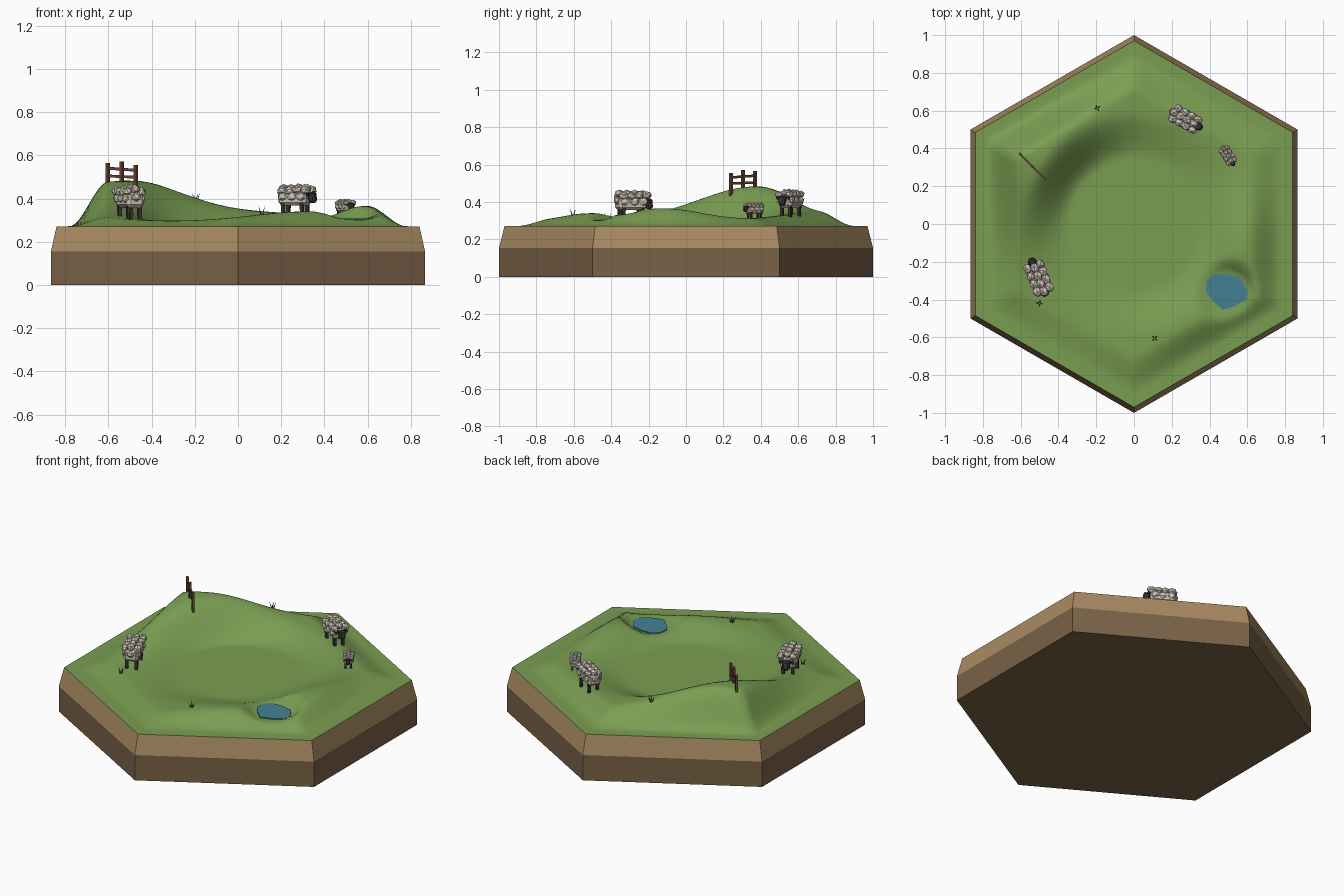
import bpy, bmesh, math, random
from mathutils import Matrix, Vector

if "Cube" in bpy.data.objects:
    bpy.data.objects.remove(bpy.data.objects["Cube"])

random.seed(4)


def mat(name, r, g, b):
    lin = lambda c: (c / 255 / 12.92) if c < 11 else ((c / 255 + 0.055) / 1.055) ** 2.4
    m = bpy.data.materials.new(name)
    m.diffuse_color = (lin(r), lin(g), lin(b), 1)
    m.use_nodes = True
    m.node_tree.nodes["Principled BSDF"].inputs["Base Color"].default_value = m.diffuse_color
    return m


GRASS = mat("grass_green", 122, 158, 82)
SOIL = mat("light_soil", 168, 138, 98)
EARTH = mat("dark_earth", 122, 98, 71)
WATER = mat("pond_blue", 68, 128, 148)
WOOL = mat("wool_cream", 208, 198, 184)
DARK = mat("sheep_dark", 58, 54, 52)
WOOD = mat("fence_wood", 110, 74, 52)
BLADE = mat("blade_green", 74, 108, 48)

RIM, TOP = 0.97, 0.272


def finish(bm, name, mats, smooth=False):
    me = bpy.data.meshes.new(name)
    bmesh.ops.recalc_face_normals(bm, faces=bm.faces)
    for f in bm.faces:
        f.smooth = smooth
    bm.to_mesh(me)
    bm.free()
    for m in mats:
        me.materials.append(m)
    ob = bpy.data.objects.new(name, me)
    bpy.context.collection.objects.link(ob)
    return ob


def step(a, b, x):
    t = min(1, max(0, (x - a) / (b - a)))
    return t * t * (3 - 2 * t)


def hex_dist(x, y):
    return max(abs(x), abs(x) * 0.5 + abs(y) * 0.866)


def height(x, y):
    """Rolling ring of hills around a flat hollow, flattened at the hex rim."""
    ang = math.degrees(math.atan2(y, x))

    def bump(c, w):
        d = (ang - c + 180) % 360 - 180
        return math.exp(-(d / w) ** 2 / 2)
    h = 0.20 * bump(143, 32) + 0.04 * bump(62, 25) + 0.08 * bump(-10, 21)
    h += 0.05 * bump(-63, 22) + 0.012 * bump(-120, 40)
    z = TOP + (1 - step(0.60, 0.78, hex_dist(x, y))) * (0.01 + h * step(0.34, 0.60, math.hypot(x, y)))
    w = 1 - step(0.10, 0.18, math.hypot(x - 0.49, y + 0.36))
    return z + (0.300 - z) * w


# hexagonal earth base: straight lower band, tapered upper band
bm = bmesh.new()
rings = []
for r, z in ((1, 0), (1, 0.155), (RIM, TOP)):
    rings.append([bm.verts.new((r * math.sin(i * math.pi / 3), r * math.cos(i * math.pi / 3), z)) for i in range(6)])
bm.faces.new(rings[0])
for k in range(2):
    for i in range(6):
        j = (i + 1) % 6
        f = bm.faces.new((rings[k][i], rings[k][j], rings[k + 1][j], rings[k + 1][i]))
        f.material_index = k
finish(bm, "earth_base", [EARTH, SOIL])

# grass terrain from concentric hexagonal rings
bm = bmesh.new()
N, K = 120, 48
prev = None
for k in range(1, K + 1):
    ring = []
    for i in range(N):
        a = math.tau * i / N + math.pi / 6
        ux, uy = math.cos(a), math.sin(a)
        r = k / K * RIM * 0.866025 / hex_dist(ux, uy)
        ring.append(bm.verts.new((r * ux, r * uy, height(r * ux, r * uy))))
    if prev:
        for i in range(N):
            j = (i + 1) % N
            bm.faces.new((prev[i], ring[i], ring[j], prev[j]))
    else:
        bm.faces.new(ring)
    prev = ring
ob = finish(bm, "grass_terrain", [GRASS], True)
if ob.data.polygons[0].normal.z < 0:
    ob.data.flip_normals()

# pond plate
bm = bmesh.new()
outline = [(.385, -.30), (.42, -.27), (.49, -.265), (.56, -.285), (.60, -.35),
           (.595, -.40), (.53, -.435), (.47, -.455), (.42, -.41), (.38, -.36)]
face = bm.faces.new([bm.verts.new((x, y, 0.298)) for x, y in outline])
ext = bmesh.ops.extrude_face_region(bm, geom=[face])["geom"]
bmesh.ops.translate(bm, vec=(0, 0, 0.009), verts=[v for v in ext if isinstance(v, bmesh.types.BMVert)])
finish(bm, "pond", [WATER])


def box(bm, c, s, rot=Matrix(), taper=1.0):
    vs = bmesh.ops.create_cube(bm, size=1)["verts"]
    for v in vs:
        k = taper if v.co.z < 0 else 1
        v.co = Vector(c) + rot.to_3x3() @ Vector((v.co.x * s[0] * k, v.co.y * s[1] * k, v.co.z * s[2]))
    return vs


def blob(bm, c, s):
    rot = Matrix.Rotation(random.uniform(0, 6), 4, 'Z') @ Matrix.Rotation(random.uniform(-.4, .4), 4, 'X')
    m = Matrix.Translation(c) @ Matrix.Diagonal((*s, 1)) @ rot
    bmesh.ops.create_icosphere(bm, subdivisions=1, radius=1, matrix=m)


def sheep(name, x, y, heading, scale, head_z):
    place = Matrix.Translation((x, y, height(x, y))) @ Matrix.Rotation(math.radians(heading), 4, 'Z') @ Matrix.Scale(scale, 4)
    # woolly body: bevelled block with faceted tufts on top and flanks
    bm = bmesh.new()
    box(bm, (-.01, 0, .073), (.145, .078, .068))
    bmesh.ops.bevel(bm, geom=bm.edges[:], offset=.014, segments=1, affect='EDGES')
    for i in range(4):
        for j in (-1, 0, 1):
            px = -.07 + .04 * i + (.01 if j else 0)
            blob(bm, (px, j * .032, .108 + (.012 if j == 0 else 0) + random.uniform(-.004, .004)),
                 (.027, .022, .021))
    for px in (-.055, -.005, .04):
        for sy in (-1, 1):
            blob(bm, (px, sy * .036, .08), (.026, .015, .022))
    blob(bm, (-.083, 0, .085), (.016, .022, .02))
    bm.transform(place)
    finish(bm, name + "_wool", [WOOL])
    # dark head with ears
    bm = bmesh.new()
    box(bm, (.083, 0, head_z), (.04, .042, .05), Matrix.Rotation(-.25, 4, 'Y'), .75)
    bmesh.ops.bevel(bm, geom=bm.edges[:], offset=.008, segments=1, affect='EDGES')
    for sy in (-1, 1):
        box(bm, (.075, sy * .027, head_z + .016), (.012, .022, .01), Matrix.Rotation(-.3 * sy, 4, 'X'))
    bm.transform(place)
    finish(bm, name + "_head", [DARK])
    # four dark legs
    bm = bmesh.new()
    for px in (-.058, .042):
        for py in (-.025, .025):
            box(bm, (px, py, .02), (.017, .017, .06), taper=.85)
    bm.transform(place)
    finish(bm, name + "_legs", [DARK])


sheep("back_sheep", .272, .555, -29, 1.0, .075)
sheep("front_sheep", -.505, -.285, 112, 1.1, .068)
sheep("lamb", .497, .362, -58, .62, .08)

# three-post fence on the hilltop
bm = bmesh.new()
a, b = Vector((-.603, .37, 0)), Vector((-.473, .24, 0))
yaw = Matrix.Rotation(math.atan2(b.y - a.y, b.x - a.x), 4, 'Z')
for t, top in ((0, .565), (.5, .572), (1, .555)):
    p = a.lerp(b, t)
    low = height(p.x, p.y) - .02
    box(bm, (p.x, p.y, (low + top) / 2), (.016, .014, top - low), yaw)
mid = (a + b) / 2
for z, tilt in ((.502, .03), (.536, .05)):
    box(bm, (mid.x, mid.y, z), ((b - a).length, .009, .013), yaw @ Matrix.Rotation(tilt, 4, 'Y'))
finish(bm, "fence", [WOOD])

# grass tufts: leaning tapered blades
for n, (x, y) in enumerate(((-.195, .615), (-.50, -.42), (.11, -.605))):
    bm = bmesh.new()
    z = height(x, y) - .004
    for i in range(4):
        ang = i * math.pi / 2 + .4 + n
        d = Vector((math.cos(ang), math.sin(ang), 0))
        s = Vector((-d.y, d.x, 0)) * .004
        o = Vector((x, y, z)) + d * .003
        tip = bm.verts.new(o + d * .017 + Vector((0, 0, .045 - .006 * (i % 2))))
        base = [bm.verts.new(o + q) for q in (s, -s, d * .006)]
        bm.faces.new(base)
        for k in range(3):
            bm.faces.new((base[k], base[(k + 1) % 3], tip))
    finish(bm, "grass_tuft_%d" % (n + 1), [BLADE])
